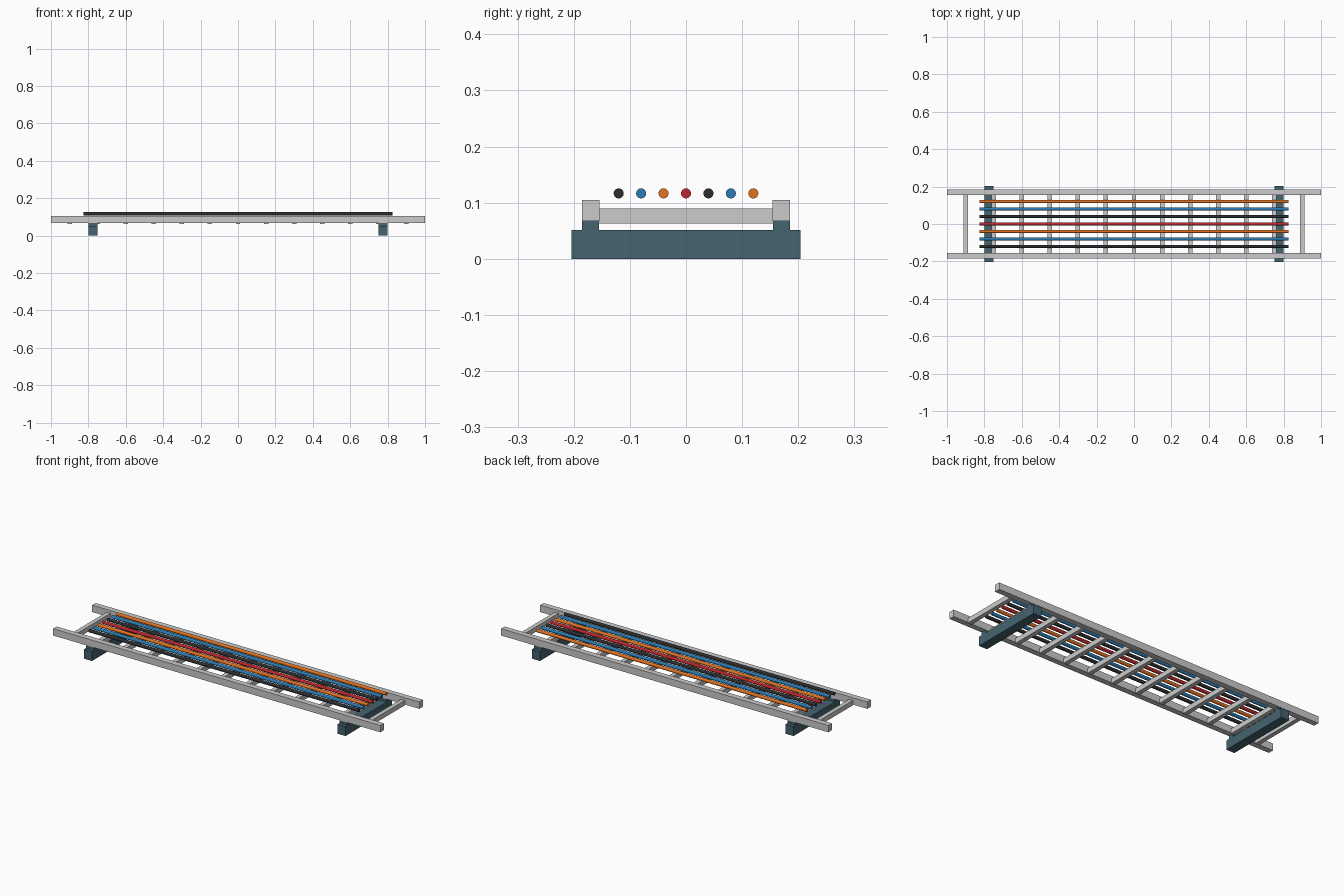
import bpy
from math import pi

if "Cube" in bpy.data.objects:
    bpy.data.objects.remove(bpy.data.objects["Cube"])


def material(name, rgb):
    m = bpy.data.materials.new(name)
    m.diffuse_color = (*rgb, 1)
    m.use_nodes = True
    m.node_tree.nodes["Principled BSDF"].inputs["Base Color"].default_value = m.diffuse_color
    return m


STEEL = material("blue_grey_steel", (0.06, 0.125, 0.16))
BLACK = material("black_sheath", (0.025, 0.027, 0.03))
BLUE = material("blue_sheath", (0.025, 0.2, 0.45))
ORANGE = material("orange_sheath", (0.75, 0.17, 0.015))
RED = material("red_sheath", (0.5, 0.02, 0.025))


def box(name, centre, size, mat=None):
    bpy.ops.mesh.primitive_cube_add(size=1, location=centre)
    ob = bpy.context.object
    ob.name = name
    ob.scale = size
    bpy.ops.object.transform_apply(location=False, rotation=False, scale=True)
    if mat:
        ob.data.materials.append(mat)
    return ob


def cable(name, y, mat):
    bpy.ops.mesh.primitive_cylinder_add(
        vertices=16, radius=0.009, depth=1.65,
        location=(0, y, 0.1165), rotation=(0, pi / 2, 0))
    ob = bpy.context.object
    ob.name = name
    ob.data.materials.append(mat)
    bpy.ops.object.shade_smooth_by_angle()


# side rails of the tray
for side, s in (("front", -1), ("back", 1)):
    box(f"{side}_rail", (0, s * 0.17, 0.086), (2.0, 0.031, 0.038))

# ladder rungs
for i in range(13):
    box(f"rung_{i + 1}", (-0.9 + 0.15 * i, 0, 0.0765), (0.024, 0.312, 0.027))

# cross supports with a clamp pad under each rail
for end, e in (("left", -1), ("right", 1)):
    x = e * 0.775
    box(f"{end}_support", (x, 0, 0.0255), (0.05, 0.408, 0.051), STEEL)
    for side, s in (("front", -1), ("back", 1)):
        box(f"{end}_{side}_pad", (x, s * 0.17, 0.0585), (0.05, 0.03, 0.017), STEEL)

# parallel cables, front to back
for i, mat in enumerate((BLACK, BLUE, ORANGE, RED, BLACK, BLUE, ORANGE)):
    cable(f"cable_{i + 1}", -0.12 + 0.04 * i, mat)
